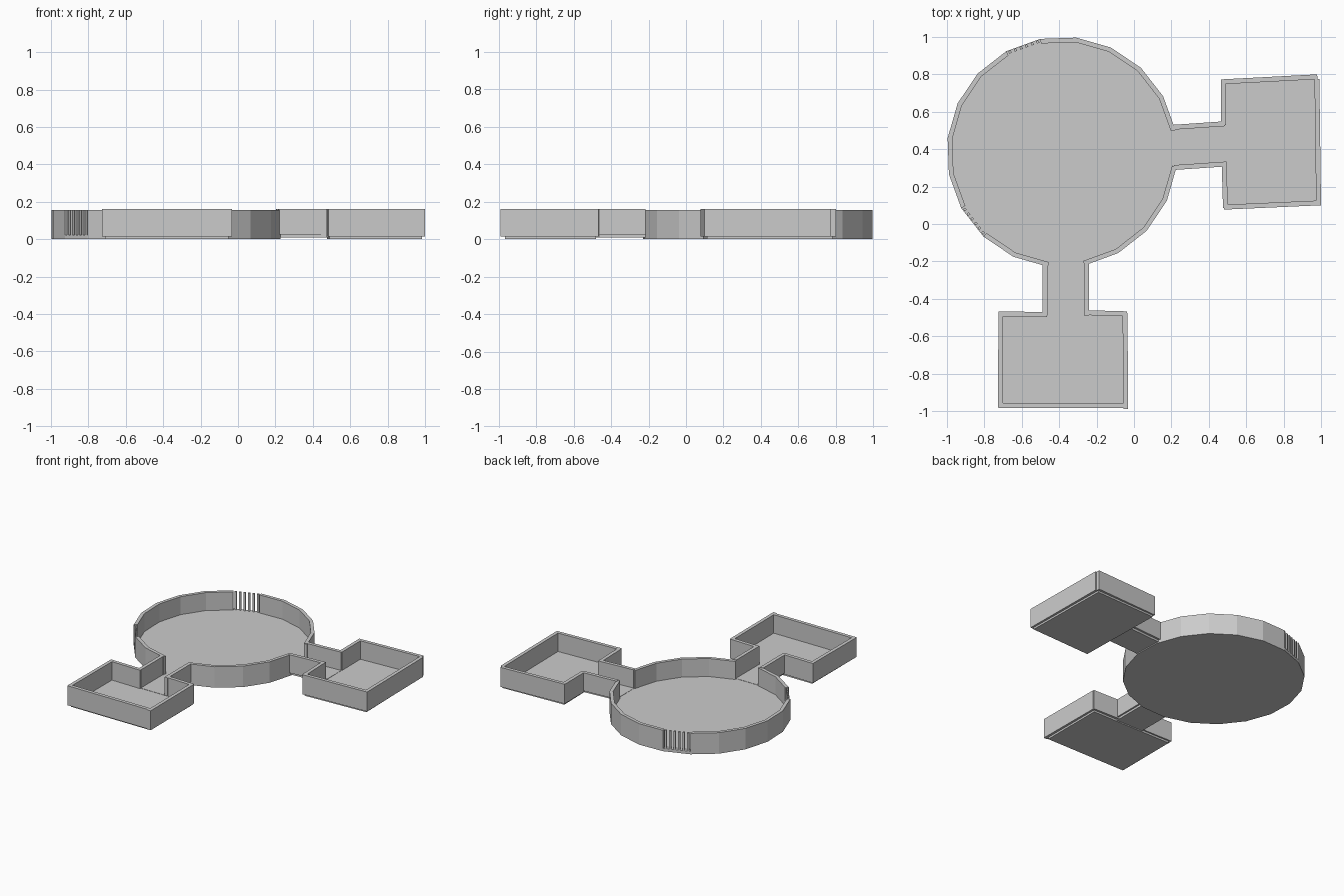
import bpy, bmesh, math
from mathutils import Vector

if "Cube" in bpy.data.objects:
    bpy.data.objects.remove(bpy.data.objects["Cube"])

C = Vector((-0.384, 0.384))      # centre of the round hall
R_OUT, R_IN = 0.617, 0.592
FLOOR, TOP, T = 0.022, 0.16, 0.026


def prism(name, pts, z0, z1):
    """Vertical extrusion of a flat outline."""
    bm = bmesh.new()
    face = bm.faces.new([bm.verts.new((p[0], p[1], z0)) for p in pts])
    ext = bmesh.ops.extrude_face_region(bm, geom=[face])
    up = [v for v in ext['geom'] if isinstance(v, bmesh.types.BMVert)]
    bmesh.ops.translate(bm, verts=up, vec=(0, 0, z1 - z0))
    bmesh.ops.recalc_face_normals(bm, faces=bm.faces)
    me = bpy.data.meshes.new(name)
    bm.to_mesh(me)
    bm.free()
    ob = bpy.data.objects.new(name, me)
    bpy.context.collection.objects.link(ob)
    return ob


def wall(name, p, q, z0=0.014, z1=TOP, t=T):
    """Straight wall centred on the line p-q."""
    p, q = Vector(p), Vector(q)
    d = (q - p).normalized()
    n = Vector((-d.y, d.x)) * t / 2
    prism(name, [p + n, q + n, q - n, p - n], z0, z1)


def polar(r, deg):
    a = math.radians(deg)
    return C + Vector((math.cos(a), math.sin(a))) * r


# round hall: 20-sided floor and wall runs between doors and windows
prism("hall_floor", [polar(R_OUT, 11 + 18 * i) for i in range(20)], 0, FLOOR)
for i, (a, b) in enumerate([(11, 101), (119, 209), (227, 263), (281, 353)]):
    angs = range(a, b + 1, 18)
    outline = [polar(R_OUT, t) for t in angs] + [polar(R_IN, t) for t in reversed(angs)]
    prism(f"hall_wall_{i}", outline, FLOOR - 0.002, 0.157)

# barred windows
for w, a in enumerate((101, 209)):
    p, q = polar(0.606, a), polar(0.606, a + 18)
    d = (q - p).normalized() * 0.007
    for i in range(6):
        m = p.lerp(q, (i + 0.5) / 6)
        wall(f"window_{w}_bar_{i}", m - d, m + d, FLOOR - 0.002, 0.157, 0.014)

# south passage and room
prism("south_passage_floor", [(-0.475, -0.21), (-0.475, -0.49), (-0.252, -0.49), (-0.252, -0.21)], 0.008, 0.024)
wall("south_passage_wall_west", (-0.476, -0.215), (-0.476, -0.49), 0.024)
wall("south_passage_wall_east", (-0.253, -0.215), (-0.253, -0.49), 0.024)
prism("south_room_floor", [(-0.71, -0.965), (-0.05, -0.965), (-0.05, -0.48), (-0.71, -0.48)], 0, FLOOR)
south = [((-0.725, -0.48), (-0.465, -0.484)), ((-0.26, -0.474), (-0.038, -0.480)),
         ((-0.048, -0.475), (-0.044, -0.99)), ((-0.725, -0.97), (-0.032, -0.97)),
         ((-0.712, -0.47), (-0.714, -0.98))]
for i, (p, q) in enumerate(south):
    wall(f"south_room_wall_{i}", p, q)

# east passage and room, turned slightly
prism("east_passage_floor", [(0.21, 0.515), (0.49, 0.535), (0.49, 0.315), (0.21, 0.30)], 0.008, 0.024)
wall("east_passage_wall_north", (0.205, 0.517), (0.485, 0.536), 0.024)
wall("east_passage_wall_south", (0.215, 0.302), (0.495, 0.321), 0.024)
prism("east_room_floor", [(0.475, 0.762), (0.972, 0.782), (0.985, 0.113), (0.49, 0.09)], 0, FLOOR)
east = [((0.465, 0.76), (0.98, 0.787)), ((0.978, 0.775), (0.987, 0.10)),
        ((0.482, 0.09), (0.997, 0.113)), ((0.489, 0.085), (0.482, 0.32)),
        ((0.477, 0.77), (0.479, 0.53))]
for i, (p, q) in enumerate(east):
    wall(f"east_room_wall_{i}", p, q)
